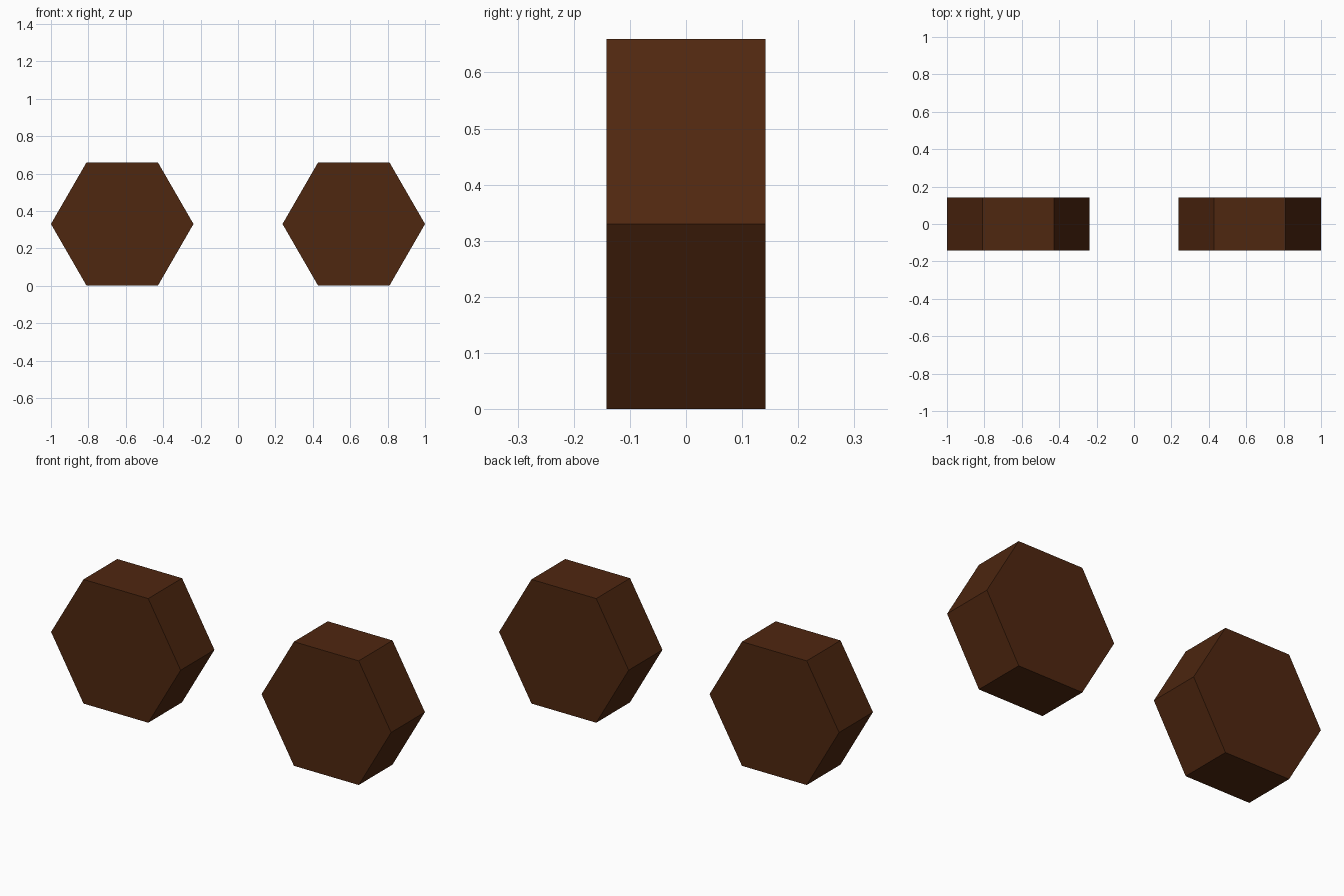
import bpy
from math import radians

cube = bpy.data.objects.get("Cube")
if cube:
    bpy.data.objects.remove(cube, do_unlink=True)

RADIUS, DEPTH, OFFSET = 0.381, 0.284, 0.619
HEIGHT = 0.33

# Dark brown shared by both wheels
brown = bpy.data.materials.new("dark_brown")
brown.use_nodes = True
color = (0.078, 0.02, 0.005, 1)
brown.diffuse_color = color
bsdf = next(n for n in brown.node_tree.nodes if n.type == "BSDF_PRINCIPLED")
bsdf.inputs["Base Color"].default_value = color


# Six-sided wheel, axis along y, corners pointing left and right
def wheel(name, x):
    bpy.ops.mesh.primitive_cylinder_add(
        vertices=6, radius=RADIUS, depth=DEPTH, location=(x, 0, HEIGHT),
        rotation=(radians(90), radians(30), 0))
    obj = bpy.context.object
    obj.name = name
    obj.data.materials.append(brown)
    bpy.ops.object.transform_apply(location=False, rotation=True, scale=True)


for side, sign in (("left", 1), ("right", -1)):
    wheel(side + "_wheel", sign * OFFSET)
